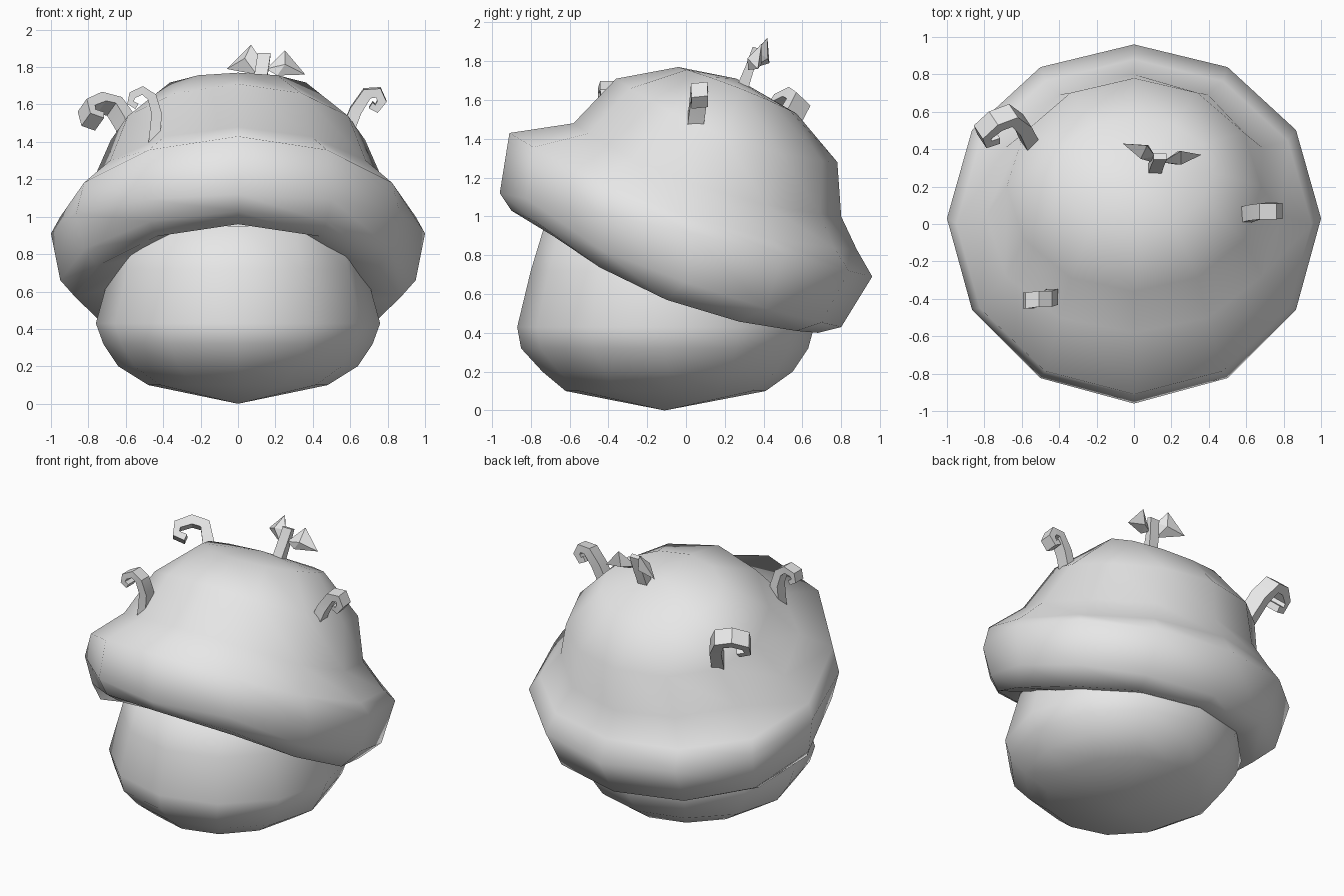
import bpy, bmesh, math
from mathutils import Vector

if "Cube" in bpy.data.objects:
    bpy.data.objects.remove(bpy.data.objects["Cube"], do_unlink=True)

grey = bpy.data.materials.new("plain grey")
grey.use_nodes = True
grey.diffuse_color = (0.8, 0.8, 0.8, 1)
grey.node_tree.nodes["Principled BSDF"].inputs["Base Color"].default_value = (0.8, 0.8, 0.8, 1)

SIDES = 12


def finish(name, bm, angle):
    bmesh.ops.recalc_face_normals(bm, faces=bm.faces)
    mesh = bpy.data.meshes.new(name)
    bm.to_mesh(mesh)
    bm.free()
    mesh.materials.append(grey)
    obj = bpy.data.objects.new(name, mesh)
    bpy.context.collection.objects.link(obj)
    bpy.ops.object.select_all(action='DESELECT')
    obj.select_set(True)
    bpy.context.view_layer.objects.active = obj
    if angle:
        bpy.ops.object.shade_smooth_by_angle(angle=math.radians(angle))
    return obj


def bent_ring(bm, front, side, back):
    """Ring through a front (y, z), a side (x, y, z) and a back (y, z) point."""
    verts = []
    for i in range(SIDES):
        a = 2 * math.pi * i / SIDES
        c = math.cos(a)
        y, z = (s + (b - f) / 2 * c + ((b + f) / 2 - s) * c * c
                for f, s, b in zip(front, side[1:], back))
        verts.append(bm.verts.new((side[0] * math.sin(a), y, z)))
    return verts


def loft(name, start, rings, end):
    """Skin of bent rings, closed by a centre point at each end."""
    bm = bmesh.new()
    loops = [bent_ring(bm, *r) for r in rings]
    tips = [bm.verts.new(start), bm.verts.new(end)]
    for i in range(SIDES):
        j = (i + 1) % SIDES
        bm.faces.new((tips[0], loops[0][i], loops[0][j]))
        bm.faces.new((tips[1], loops[-1][j], loops[-1][i]))
        for lo, hi in zip(loops, loops[1:]):
            bm.faces.new((lo[i], lo[j], hi[j], hi[i]))
    return finish(name, bm, 75)


# Rounded body
body_levels = [  # z, front y, side x, back y
    (0.10, -0.62, 0.48, 0.41), (0.20, -0.74, 0.64, 0.55),
    (0.32, -0.85, 0.72, 0.63), (0.43, -0.87, 0.76, 0.66),
    (0.72, -0.80, 0.68, 0.60), (0.95, -0.73, 0.62, 0.50)]
loft("body", (0, -0.11, 0),
     [((f, z), (x, (f + b) / 2, z), (b, z)) for z, f, x, b in body_levels],
     (0, -0.1, 1.05))

# Tilted cap, from the underside over the thick brim to the crown
loft("cap", (0, -0.05, 0.8), [
    ((-0.60, 0.97), (0.60, -0.10, 0.64), (0.48, 0.47)),
    ((-0.76, 0.96), (0.87, -0.10, 0.57), (0.68, 0.40)),
    ((-0.90, 1.03), (0.95, 0.00, 0.66), (0.80, 0.43)),
    ((-0.96, 1.12), (1.00, 0.03, 0.91), (0.96, 0.69)),
    ((-0.91, 1.43), (0.95, 0.00, 1.00), (0.88, 0.83)),
    ((-0.58, 1.48), (0.79, 0.05, 1.16), (0.80, 1.00)),
    ((-0.36, 1.71), (0.68, 0.20, 1.41), (0.78, 1.28)),
    ((-0.04, 1.77), (0.42, 0.28, 1.66), (0.57, 1.53)),
], (0, 0.26, 1.71))


def curl(name, path, across, width, thick):
    """Curled stalk: a rectangular strip swept along a path."""
    bm = bmesh.new()
    pts = [Vector(p) for p in path]
    across = Vector(across).normalized()
    loops = []
    for i, p in enumerate(pts):
        tangent = pts[min(i + 1, len(pts) - 1)] - pts[max(i - 1, 0)]
        out = tangent.cross(across).normalized()
        t = thick * (1 - 0.45 * i / (len(pts) - 1)) / 2
        w = width / 2
        loops.append([bm.verts.new(p + across * w * a + out * t * b)
                      for a, b in ((-1, -1), (1, -1), (1, 1), (-1, 1))])
    for lo, hi in zip(loops, loops[1:]):
        for k in range(4):
            n = (k + 1) % 4
            bm.faces.new((lo[k], lo[n], hi[n], hi[k]))
    bm.faces.new(loops[0])
    bm.faces.new(loops[-1])
    return finish(name, bm, 30)


curl("left_curl",
     [(0.57, 0.04, 1.42), (0.63, 0.06, 1.57), (0.69, 0.07, 1.66),
      (0.75, 0.07, 1.665), (0.77, 0.07, 1.62), (0.74, 0.07, 1.58),
      (0.71, 0.07, 1.60)], (0, 1, 0.1), 0.085, 0.07)
curl("front_curl",
     [(-0.45, -0.39, 1.38), (-0.435, -0.39, 1.55), (-0.46, -0.40, 1.64),
      (-0.51, -0.40, 1.675), (-0.565, -0.41, 1.65), (-0.575, -0.41, 1.61),
      (-0.54, -0.41, 1.59)], (0, 1, 0), 0.085, 0.06)
curl("back_curl",
     [(-0.55, 0.43, 1.34), (-0.60, 0.53, 1.50), (-0.66, 0.58, 1.59),
      (-0.74, 0.55, 1.61), (-0.81, 0.49, 1.58), (-0.80, 0.46, 1.53),
      (-0.74, 0.48, 1.51)], (0.44, -0.66, 0.62), 0.11, 0.08)

# Sprout on the crown: short stem with two diamond leaves
curl("sprout_stem", [(0.11, 0.29, 1.66), (0.125, 0.33, 1.77), (0.14, 0.36, 1.87)],
     (1, 0, 0), 0.07, 0.06)


def leaf(name, outline, thick):
    bm = bmesh.new()
    pts = [Vector(p) for p in outline]
    centre = sum(pts, Vector()) / len(pts)
    normal = (pts[2] - pts[0]).cross(pts[3] - pts[1]).normalized() * thick / 2
    rim = [bm.verts.new(p) for p in pts]
    for s in (1, -1):
        peak = bm.verts.new(centre + normal * s)
        for k in range(4):
            bm.faces.new((rim[k], rim[(k + 1) % 4], peak))
    return finish(name, bm, 0)


leaf("right_sprout_leaf", [(0.10, 0.33, 1.76), (-0.06, 0.43, 1.79),
                           (0.07, 0.42, 1.92), (0.115, 0.36, 1.85)], 0.09)
leaf("left_sprout_leaf", [(0.15, 0.33, 1.79), (0.25, 0.39, 1.89),
                          (0.36, 0.37, 1.76), (0.21, 0.32, 1.755)], 0.08)
